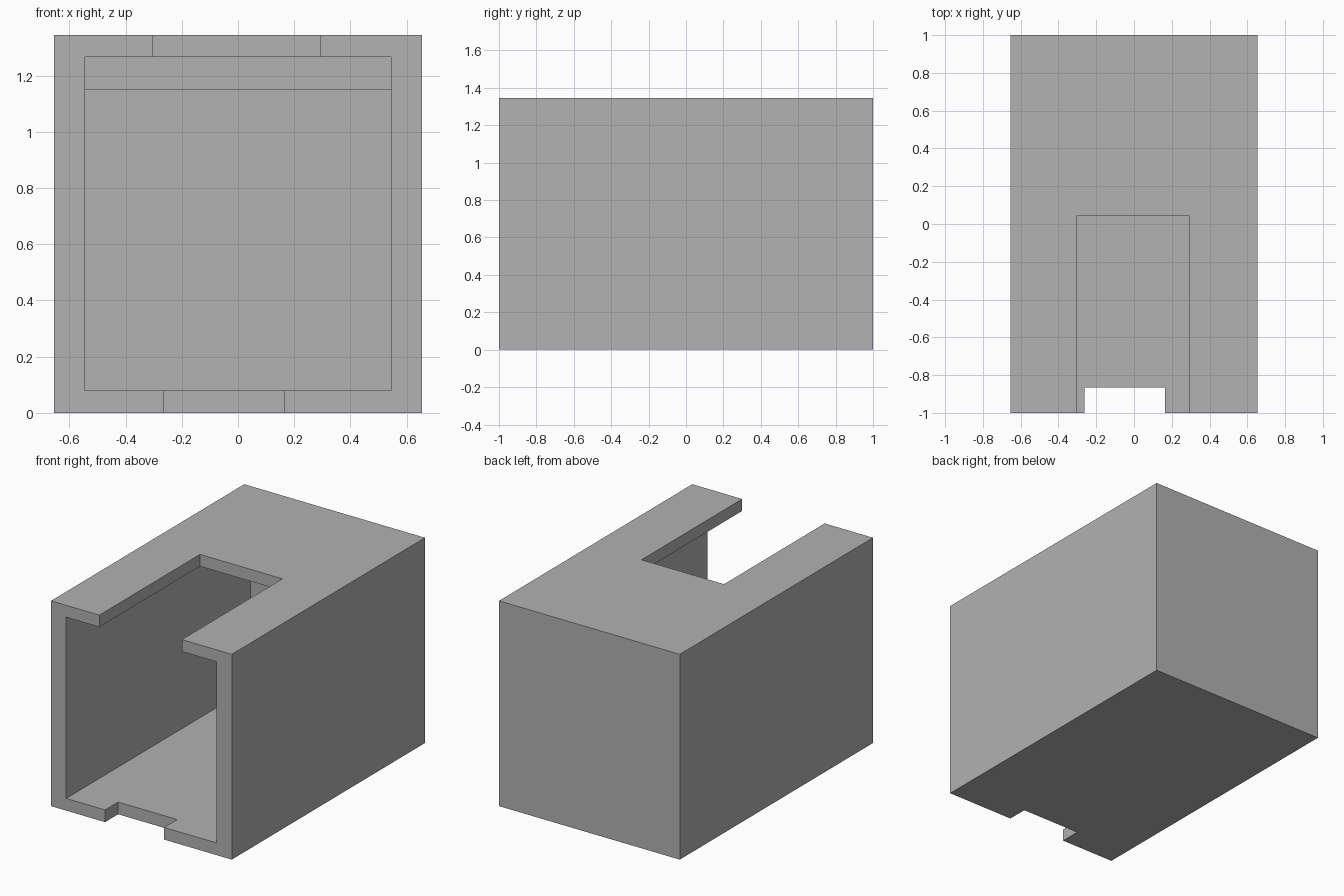
import bpy
import bmesh

cube = bpy.data.objects.get("Cube")
if cube:
    bpy.data.objects.remove(cube, do_unlink=True)

W, H = 0.655, 1.345           # half width, height
FLOOR, ROOF, BACK = 0.08, 1.267, 0.906

grey = bpy.data.materials.new("plain_grey")
grey.use_nodes = True
colour = (0.445, 0.445, 0.445, 1)
grey.diffuse_color = colour
grey.node_tree.nodes["Principled BSDF"].inputs["Base Color"].default_value = colour


def prism(name, x0, x1, side_profile):
    """Extrude a (y, z) side profile from x0 to x1."""
    bm = bmesh.new()
    face = bm.faces.new([bm.verts.new((x0, y, z)) for y, z in side_profile])
    ext = bmesh.ops.extrude_face_region(bm, geom=[face])
    moved = [g for g in ext["geom"] if isinstance(g, bmesh.types.BMVert)]
    bmesh.ops.translate(bm, verts=moved, vec=(x1 - x0, 0, 0))
    bmesh.ops.recalc_face_normals(bm, faces=bm.faces)
    mesh = bpy.data.meshes.new(name)
    bm.to_mesh(mesh)
    bm.free()
    mesh.materials.append(grey)
    obj = bpy.data.objects.new(name, mesh)
    bpy.context.collection.objects.link(obj)
    return obj


def box(name, x0, x1, y0, y1, z0, z1):
    return prism(name, x0, x1, [(y0, z0), (y1, z0), (y1, z1), (y0, z1)])


# Outer block
housing = box("open_front_housing", -W, W, -1, 1, 0, H)

cutters = [
    # Inner cavity, leaving a ledge under the roof at the back
    prism("cavity_cutter", -0.545, 0.545,
          [(-1.2, FLOOR), (BACK, FLOOR), (BACK, 1.15),
           (0.79, 1.15), (0.79, ROOF), (-1.2, ROOF)]),
    # Long slot in the roof
    box("roof_slot_cutter", -0.305, 0.293, -1.2, 0.042, 1.2, H + 0.2),
    # Short notch in the floor lip
    box("floor_notch_cutter", -0.263, 0.165, -1.2, -0.865, -0.2, 0.2),
]

for cutter in cutters:
    cutter.hide_render = True
    mod = housing.modifiers.new(cutter.name, "BOOLEAN")
    mod.operation = "DIFFERENCE"
    mod.solver = "EXACT"
    mod.object = cutter

# Bake the cuts and discard the cutters
graph = bpy.context.evaluated_depsgraph_get()
graph.update()
result = bpy.data.meshes.new_from_object(housing.evaluated_get(graph))
housing.modifiers.clear()
housing.data = result
housing.data.name = "open_front_housing"
for cutter in cutters:
    bpy.data.objects.remove(cutter, do_unlink=True)

# One plain material on the finished housing
housing.data.materials.clear()
housing.data.materials.append(grey)
for poly in housing.data.polygons:
    poly.material_index = 0
    poly.use_smooth = False
